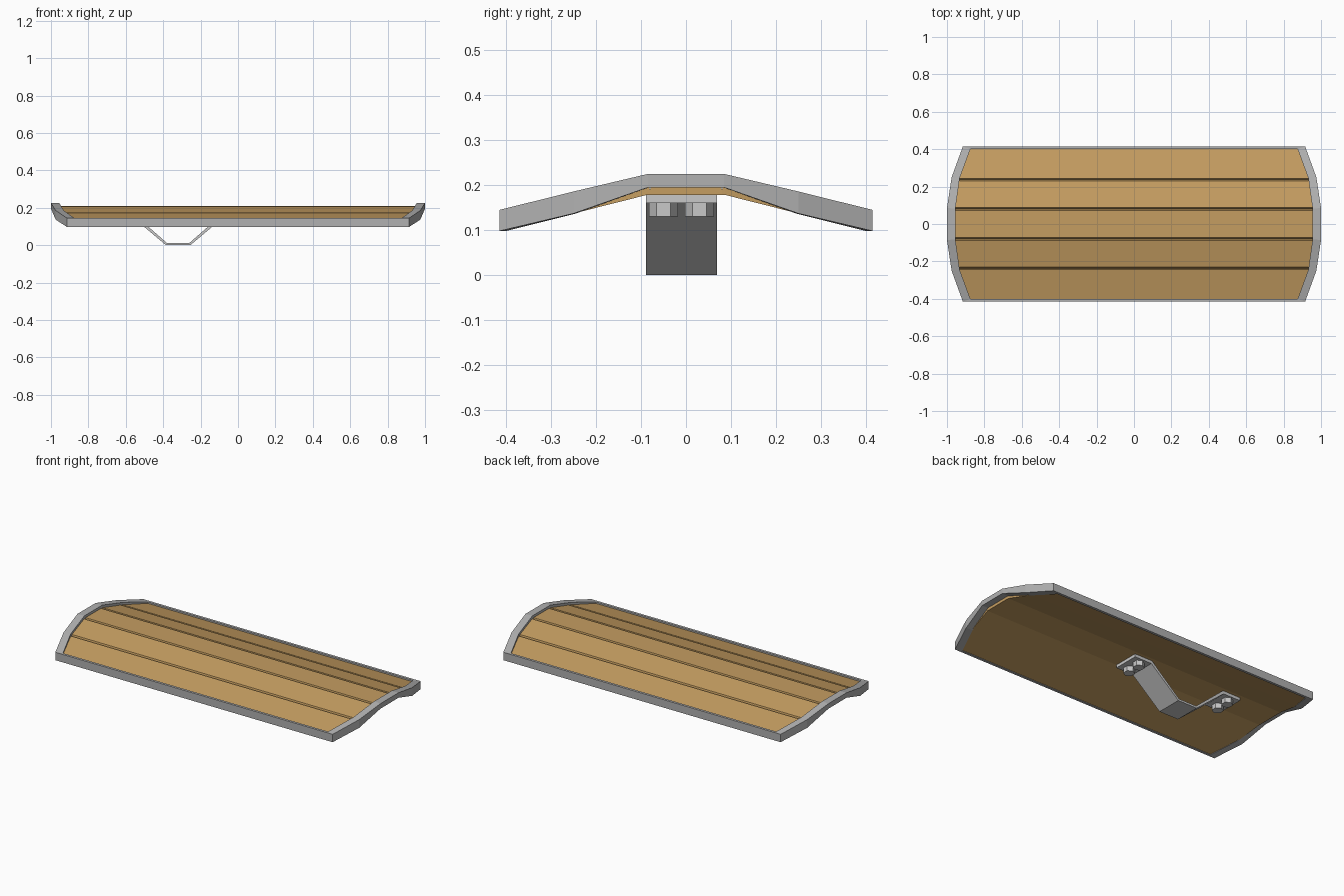
import bpy, bmesh, math
from mathutils import Matrix

cube = bpy.data.objects.get("Cube")
if cube:
    bpy.data.objects.remove(cube, do_unlink=True)


def material(name, rgb):
    m = bpy.data.materials.new(name)
    m.use_nodes = True
    color = (*rgb, 1.0)
    m.diffuse_color = color
    m.node_tree.nodes["Principled BSDF"].inputs["Base Color"].default_value = color
    return m


WOOD = material("tan wood", (0.56, 0.34, 0.12))
RIM = material("rim grey", (0.44, 0.44, 0.44))
STEEL = material("light steel", (0.58, 0.58, 0.58))


def finish(name, bm, mat):
    bmesh.ops.recalc_face_normals(bm, faces=bm.faces)
    mesh = bpy.data.meshes.new(name)
    bm.to_mesh(mesh)
    bm.free()
    mesh.materials.append(mat)
    ob = bpy.data.objects.new(name, mesh)
    bpy.context.collection.objects.link(ob)
    return ob


def loft(name, rings, mat, closed=False):
    """Skin a list of equal cross-section rings, closed on itself or capped."""
    bm = bmesh.new()
    loops = [[bm.verts.new(p) for p in ring] for ring in rings]
    n = len(loops[0])
    pairs = list(zip(loops, loops[1:]))
    if closed:
        pairs.append((loops[-1], loops[0]))
    else:
        bm.faces.new(loops[0])
        bm.faces.new(loops[-1])
    for a, b in pairs:
        for i in range(n):
            j = (i + 1) % n
            bm.faces.new((a[i], a[j], b[j], b[i]))
    return finish(name, bm, mat)


def lerp(table, y):
    """Interpolate a (distance, value) table, symmetric about the centre line."""
    y = abs(y)
    for (y0, v0), (y1, v1) in zip(table, table[1:]):
        if y <= y1:
            return v0 + (v1 - v0) * (y - y0) / (y1 - y0)
    return table[-1][1]


# Metal rim: (outer x, outer y, inner x, inner y, top z, bottom z) for one quarter
quarter = [
    (1.0, 0.085, 0.955, 0.083, 0.225, 0.195),
    (0.975, 0.25, 0.932, 0.245, 0.186, 0.137),
    (0.915, 0.415, 0.875, 0.40, 0.145, 0.098),
]


def mirrored(sx, sy, order):
    return [[(sx * ox, sy * oy, top), (sx * ix, sy * iy, top),
             (sx * ix, sy * iy, low), (sx * ox, sy * oy, low)]
            for ox, oy, ix, iy, top, low in order]


rev = quarter[::-1]
loft("rim", mirrored(1, 1, quarter) + mirrored(-1, 1, rev)
     + mirrored(-1, -1, quarter) + mirrored(1, -1, rev), RIM, closed=True)

# Wooden board with V grooves between five planks
half_width = [(0, 0.96), (0.083, 0.96), (0.245, 0.937), (0.405, 0.878)]
top_z = [(0, 0.21), (0.08, 0.21), (0.405, 0.135)]
low_z = [(0, 0.178), (0.088, 0.178), (0.25, 0.137), (0.405, 0.1)]
GROOVES = (0.08, 0.237)
GAP, DEPTH = 0.007, 0.02
half_rows = [(0.088, 0), (0.25, 0), (0.405, 0)]
for g in GROOVES:
    half_rows += [(g - GAP, 0), (g, DEPTH), (g + GAP, 0)]
rows = sorted([(s * y, d) for y, d in half_rows for s in (1, -1)])
rings = []
for y, cut in rows:
    w, top, low = lerp(half_width, y), lerp(top_z, y) - cut, lerp(low_z, y)
    rings.append([(-w, y, top), (w, y, top), (w, y, low), (-w, y, low)])
loft("plank_board", rings, WOOD)

# Bent strap handle under the board
HANDLE_X, HANDLE_Y = -0.32, -0.01
strap = [(-0.37, 0.16, 0.178), (-0.255, 0.16, 0.178), (-0.065, 0, 0.012)]
strap += [(-x, low, top) for x, low, top in strap[::-1]]
rings = []
for i, (x, low, top) in enumerate(strap):
    shift = 0.005 * (1 if x < 0 else -1) if 0 < i < 5 else 0
    y0, y1 = HANDLE_Y - 0.079, HANDLE_Y + 0.079
    xl, xt = HANDLE_X + x, HANDLE_X + x + shift
    rings.append([(xl, y0, low), (xl, y1, low), (xt, y1, top), (xt, y0, top)])
loft("handle_strap", rings, STEEL)

# Hexagonal bolts, two on each end plate
for side, sx in (("left", 1), ("right", -1)):
    for place, dy in (("front", -0.04), ("back", 0.04)):
        bm = bmesh.new()
        at = (HANDLE_X + sx * 0.312, HANDLE_Y + dy, 0.146)
        bmesh.ops.create_cone(
            bm, cap_ends=True, segments=6, radius1=0.032, radius2=0.032, depth=0.032,
            matrix=Matrix.Translation(at) @ Matrix.Rotation(math.pi / 2, 4, "Z"))
        # Point the hexagon corners along the strap width
        far = max(v.co.y for v in bm.verts) - at[1]
        if far < 0.031:
            bmesh.ops.rotate(bm, verts=bm.verts, cent=at,
                             matrix=Matrix.Rotation(math.pi / 6, 3, "Z"))
        finish(f"{side}_{place}_bolt", bm, STEEL)
